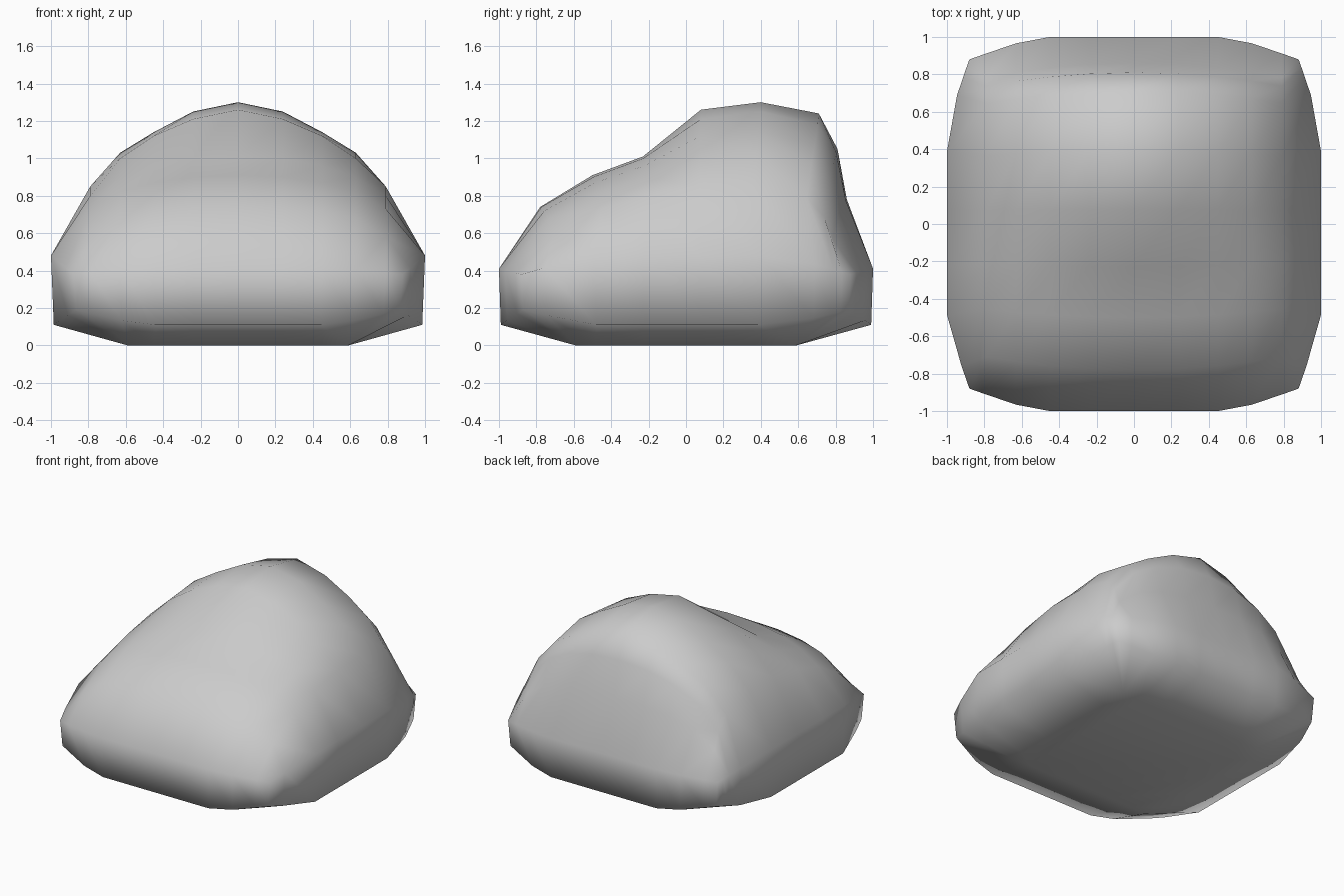
import bpy, bmesh

if "Cube" in bpy.data.objects:
    bpy.data.objects.remove(bpy.data.objects["Cube"])

# Crown rows from front to back: y, then heights at the half-width columns
COLS = [0, 0.24, 0.45, 0.63, 0.79]
ROWS = [
    (-0.78, 0.74, 0.74, 0.72, 0.68, 0.58),
    (-0.50, 0.91, 0.90, 0.87, 0.82, 0.73),
    (-0.23, 1.01, 1.00, 0.96, 0.90, 0.80),
    (0.08, 1.26, 1.21, 1.12, 1.00, 0.85),
    (0.40, 1.30, 1.25, 1.14, 1.03, 0.85),
    (0.71, 1.24, 1.18, 1.08, 0.97, 0.79),
    (0.81, 1.05, 1.03, 0.97, 0.87, 0.69),
    (0.86, 0.78, 0.78, 0.75, 0.69, 0.57),
]
columns = [-i for i in range(5, 0, -1)] + list(range(6))


def edge(t):
    """Plan outline: straight sides that taper toward the corners."""
    return 1 - max(0, abs(t) - 0.53) * 0.34


def corner(t):
    return min(1, max(0, (abs(t) - 0.53) / 0.35))


def point(r, c):
    """Point on the crown grid, including its outer rim."""
    s = -1 if c < 0 else 1
    k = abs(c)
    end = r < 0 or r >= len(ROWS)
    ys = -1 if r < 0 else 1
    if end and k == 5:
        return s * 0.88, ys * 0.88, 0.38
    if end:
        x = COLS[k]
        return s * x, ys * edge(x), 0.41 - 0.03 * corner(x)
    y = ROWS[r][0]
    if k == 5:
        y *= 0.97
        return s * edge(y), y, 0.48 - 0.10 * corner(y)
    x = COLS[k]
    return s * x, y * (1 - 0.09 * (x / 0.79) ** 2), ROWS[r][k + 1]


bm = bmesh.new()

# Crown surface
grid = [[bm.verts.new(point(r, c)) for c in columns]
        for r in range(-1, len(ROWS) + 1)]
for a, b in zip(grid, grid[1:]):
    for i in range(len(columns) - 1):
        bm.faces.new((a[i], a[i + 1], b[i + 1], b[i]))

# Side wall, undercut and flat base
rim = (grid[0][:-1] + [row[-1] for row in grid[:-1]]
       + grid[-1][:0:-1] + [row[0] for row in grid[:0:-1]])


def clamp(v):
    return max(-0.59, min(0.59, v))


lower, base = [], []
for v in rim:
    x, y, _ = v.co
    t = min(abs(x), abs(y))
    lower.append(bm.verts.new((x * 0.985, y * 0.99, 0.11 + 0.08 * corner(t))))
    base.append(bm.verts.new((clamp(x), clamp(y), 0)))
for top, bot in ((rim, lower), (lower, base)):
    for i in range(len(rim)):
        j = (i + 1) % len(rim)
        bm.faces.new((top[i], bot[i], bot[j], top[j]))
bm.faces.new(base[::-1])
bmesh.ops.remove_doubles(bm, verts=bm.verts, dist=0.001)
bmesh.ops.recalc_face_normals(bm, faces=bm.faces)
for f in bm.faces:
    f.smooth = True

mesh = bpy.data.meshes.new("boulder")
bm.to_mesh(mesh)
bm.free()
boulder = bpy.data.objects.new("boulder", mesh)
bpy.context.collection.objects.link(boulder)
